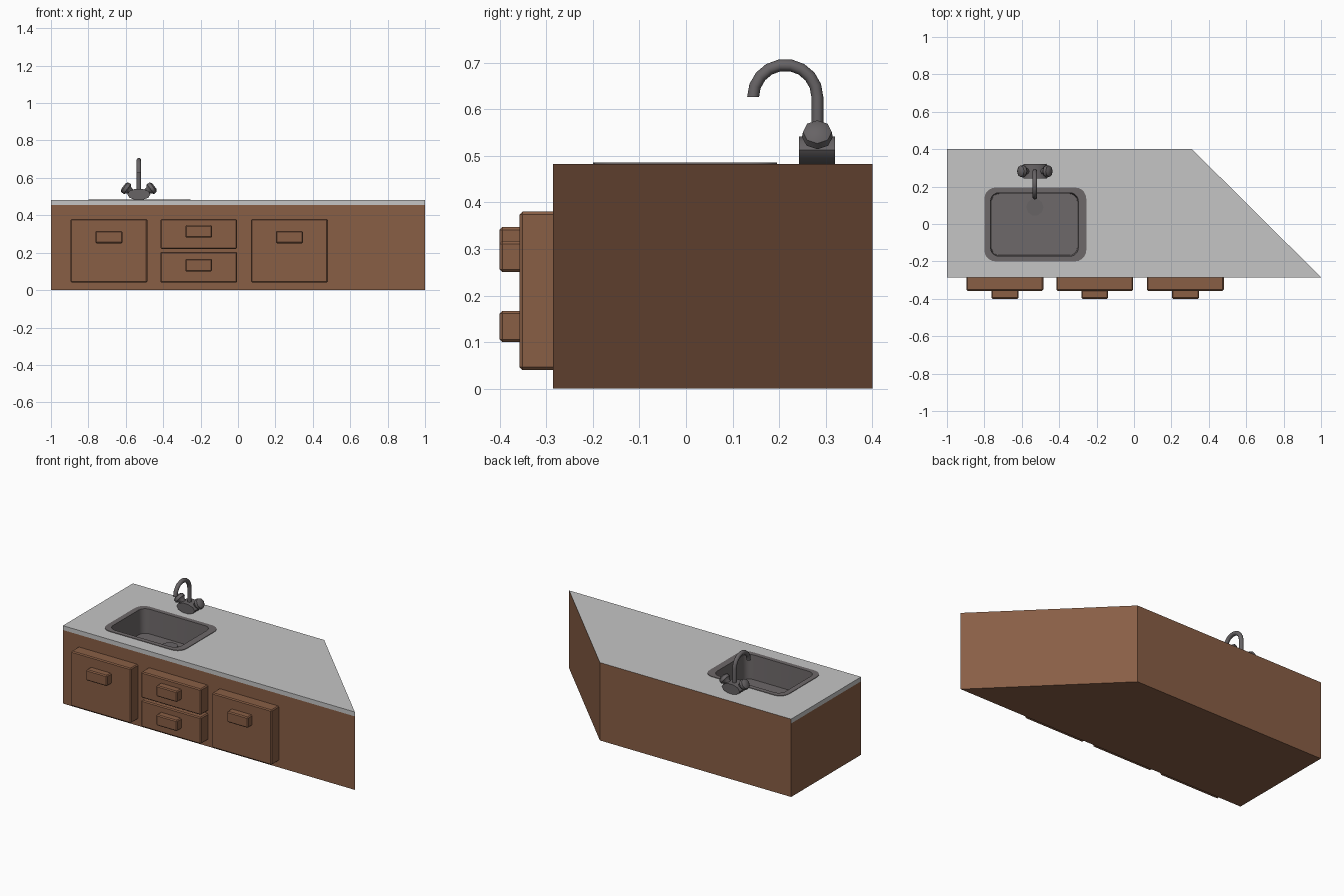
import bpy, bmesh, math
from mathutils import Vector

if "Cube" in bpy.data.objects:
    bpy.data.objects.remove(bpy.data.objects["Cube"])


def material(name, rgb):
    m = bpy.data.materials.new(name)
    m.diffuse_color = (*rgb, 1)
    m.use_nodes = True
    m.node_tree.nodes["Principled BSDF"].inputs["Base Color"].default_value = m.diffuse_color
    return m


WOOD = material("brown_wood", (0.25, 0.113, 0.06))
STONE = material("pale_grey_counter", (0.56, 0.56, 0.56))
STEEL = material("dark_steel_sink", (0.155, 0.14, 0.142))
METAL = material("dark_metal_tap", (0.135, 0.125, 0.13))


def finish(bm, name, *mats):
    bmesh.ops.recalc_face_normals(bm, faces=bm.faces)
    me = bpy.data.meshes.new(name)
    bm.to_mesh(me)
    bm.free()
    ob = bpy.data.objects.new(name, me)
    bpy.context.collection.objects.link(ob)
    for m in mats:
        me.materials.append(m)
    return ob


def smooth(ob, angle=50):
    bpy.ops.object.select_all(action='DESELECT')
    ob.select_set(True)
    bpy.context.view_layer.objects.active = ob
    bpy.ops.object.shade_smooth_by_angle(angle=math.radians(angle))


def loft(rings, name, *mats, caps=(True, True)):
    """Skin a list of equal-length point rings."""
    bm = bmesh.new()
    vs = [[bm.verts.new(p) for p in r] for r in rings]
    n = len(vs[0])
    for a, b in zip(vs, vs[1:]):
        for i in range(n):
            bm.faces.new((a[i], a[(i + 1) % n], b[(i + 1) % n], b[i]))
    if caps[0]:
        bm.faces.new(vs[0][::-1])
    if caps[1]:
        bm.faces.new(vs[-1])
    return finish(bm, name, *mats)


def box(name, x0, x1, y0, y1, z0, z1, mat, bevel=0.006):
    bm = bmesh.new()
    bmesh.ops.create_cube(bm, size=1)
    for v in bm.verts:
        v.co = ((x0 + x1) / 2 + v.co.x * (x1 - x0),
                (y0 + y1) / 2 + v.co.y * (y1 - y0),
                (z0 + z1) / 2 + v.co.z * (z1 - z0))
    bmesh.ops.bevel(bm, geom=bm.edges[:], offset=bevel, segments=1, affect='EDGES')
    return finish(bm, name, mat)


def rounded(x0, x1, y0, y1, r, z, seg=5):
    pts = []
    for k, (cx, cy) in enumerate([(x1 - r, y1 - r), (x0 + r, y1 - r),
                                  (x0 + r, y0 + r), (x1 - r, y0 + r)]):
        for i in range(seg + 1):
            a = math.pi / 2 * (k + i / seg)
            pts.append((cx + r * math.cos(a), cy + r * math.sin(a), z))
    return pts


def ring(center, axis, r, n):
    q = Vector(axis).to_track_quat('Z', 'Y')
    return [Vector(center) + q @ Vector((r * math.cos(2 * math.pi * i / n),
            r * math.sin(2 * math.pi * i / n), 0)) for i in range(n)]


# cabinet and worktop share one footprint with a slanted right end
FOOT = [(-1, -0.285), (1, -0.285), (0.31, 0.4), (-1, 0.4)]


def slab(name, z0, z1, *mats):
    return loft([[(x, y, z) for x, y in FOOT] for z in (z0, z1)], name, *mats)


cabinet = slab("cabinet", 0, 0.455, WOOD)
worktop = slab("worktop", 0.455, 0.482, STONE, WOOD)
# the back and slanted edges of the worktop are wood
for f in worktop.data.polygons:
    if f.normal.y > 0.3:
        f.material_index = 1

# opening for the sink
cutter = loft([rounded(-0.79, -0.265, -0.19, 0.185, 0.055, z) for z in (0.30, 0.6)],
              "sink_cutter")
for ob in (cabinet, worktop):
    mod = ob.modifiers.new("sink_hole", 'BOOLEAN')
    mod.object = cutter
    mod.solver = 'EXACT'
    bpy.context.view_layer.objects.active = ob
    bpy.ops.object.modifier_apply(modifier=mod.name)
bpy.data.objects.remove(cutter)

# sink: thin rim, wall and floor
sink = loft([rounded(-0.80, -0.255, -0.20, 0.195, 0.06, 0.481),
             rounded(-0.80, -0.255, -0.20, 0.195, 0.06, 0.485),
             rounded(-0.767, -0.298, -0.172, 0.167, 0.045, 0.485),
             rounded(-0.762, -0.303, -0.167, 0.162, 0.042, 0.335)],
            "sink", STEEL, caps=(False, True))
smooth(sink, 35)
loft([ring((-0.53, 0.09, z), (0, 0, 1), 0.046, 10) for z in (0.335, 0.34)], "drain", METAL)

# door and drawer fronts, each with a block handle
for name, x0, z0, z1, h0 in [("left_door", -0.895, 0.04, 0.38, 0.25),
                             ("lower_drawer", -0.415, 0.04, 0.205, 0.10),
                             ("upper_drawer", -0.415, 0.22, 0.38, 0.28),
                             ("right_door", 0.07, 0.04, 0.38, 0.25)]:
    box(name, x0, x0 + 0.41, -0.357, -0.28, z0, z1, WOOD)
    box(name + "_handle", x0 + 0.133, x0 + 0.277, -0.4, -0.35, h0, h0 + 0.067, WOOD)

# tap base: flattened drum lying front to back
TX, TY = -0.53, 0.282
base = loft([[(TX + 0.062 * math.cos(a), y, 0.512 + 0.031 * math.sin(a))
              for a in (2 * math.pi * i / 10 for i in range(10))]
             for y in (0.243, 0.32)], "tap_base", METAL)
smooth(base)

# two flared knobs tilted outwards
for s, side in ((-1, "left"), (1, "right")):
    d = Vector((s * 0.8, 0, 0.6))
    c = Vector((TX + s * 0.035, TY, 0.52))
    knob = loft([ring(c + d * t, d, r, 8) for t, r in
                 ((0, 0.016), (0.022, 0.02), (0.034, 0.033), (0.052, 0.031), (0.06, 0.018))],
                side + "_knob", METAL)
    smooth(knob)

# swan-neck spout
path = [((TX, TY, 0.53), (0, 0, 1))]
for i in range(10):
    a = math.pi * i / 9
    path.append(((TX, 0.213 + 0.069 * math.cos(a), 0.626 + 0.069 * math.sin(a)), a))
rings = []
for p, a in path:
    a = a if isinstance(a, float) else 0.0
    out = Vector((0, math.cos(a), math.sin(a)))
    rings.append([Vector(p) + 0.0128 * (math.cos(t) * out + math.sin(t) * Vector((1, 0, 0)))
                  for t in (2 * math.pi * k / 10 for k in range(10))])
smooth(loft(rings, "spout", METAL))
